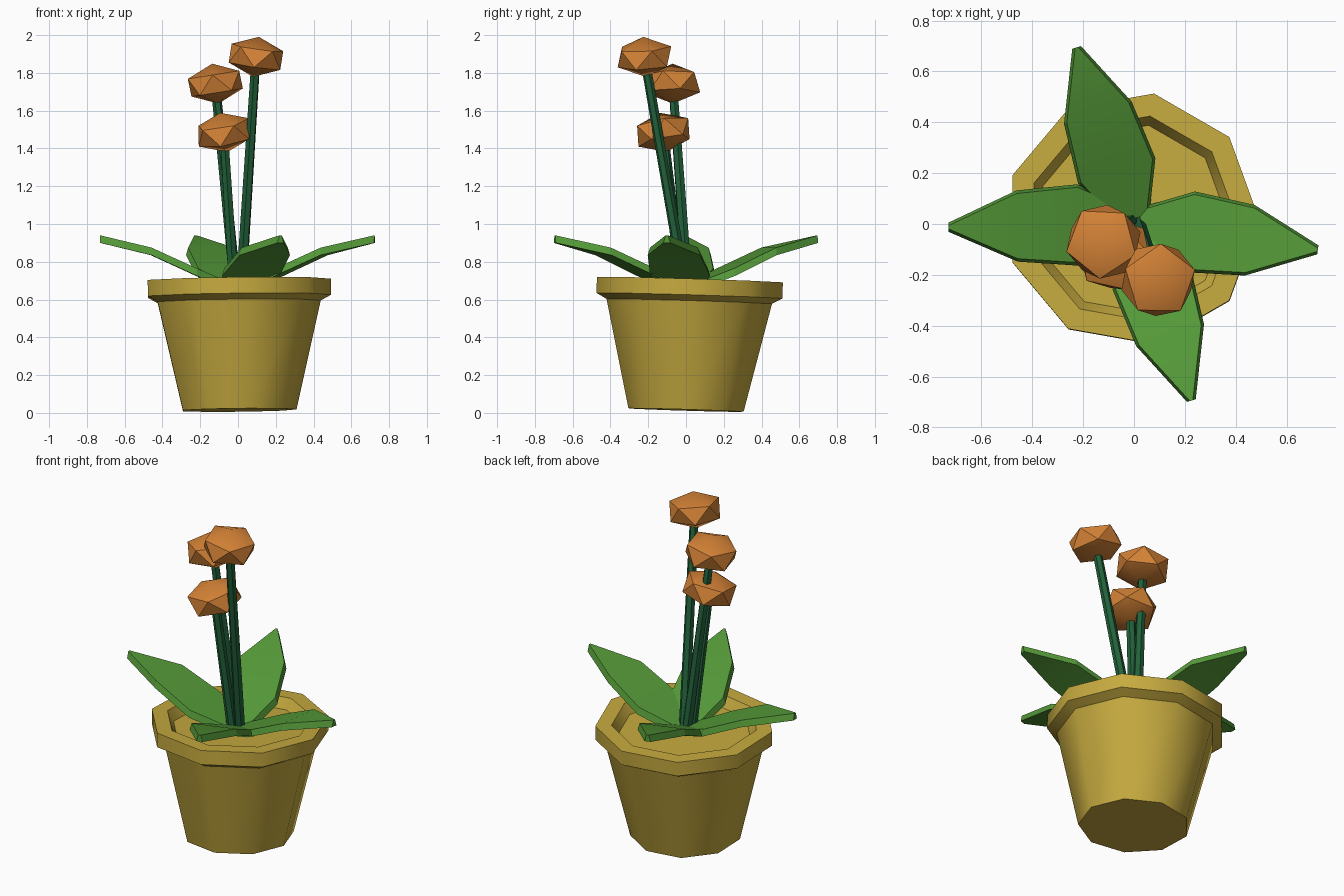
import bpy, bmesh, math
from mathutils import Vector, Matrix

cube = bpy.data.objects.get("Cube")
if cube:
    bpy.data.objects.remove(cube)


def material(name, rgb):
    m = bpy.data.materials.new(name)
    m.use_nodes = True
    m.diffuse_color = (*rgb, 1)
    m.node_tree.nodes["Principled BSDF"].inputs["Base Color"].default_value = (*rgb, 1)
    return m


clay = material("ochre clay", (0.56, 0.40, 0.05))
orange = material("orange bloom", (0.66, 0.225, 0.037))
leaf_green = material("leaf green", (0.09, 0.32, 0.04))
stem_green = material("dark stem green", (0.016, 0.12, 0.043))


def finish(bm, name, mat, angle):
    bmesh.ops.recalc_face_normals(bm, faces=bm.faces)
    mesh = bpy.data.meshes.new(name)
    bm.to_mesh(mesh)
    bm.free()
    mesh.materials.append(mat)
    ob = bpy.data.objects.new(name, mesh)
    bpy.context.collection.objects.link(ob)
    bpy.ops.object.select_all(action='DESELECT')
    bpy.context.view_layer.objects.active = ob
    ob.select_set(True)
    bpy.ops.object.shade_smooth_by_angle(angle=math.radians(angle))
    return ob


def loft(bm, rings):
    # Skin consecutive rings of points and cap both ends
    rows = [[bm.verts.new(p) for p in ring] for ring in rings]
    n = len(rows[0])
    for a, b in zip(rows, rows[1:]):
        for i in range(n):
            j = (i + 1) % n
            bm.faces.new((a[i], a[j], b[j], b[i]))
    bm.faces.new(rows[0])
    bm.faces.new(rows[-1])


def circle(r, z, sides):
    return [(r * math.cos(math.tau * i / sides), r * math.sin(math.tau * i / sides), z)
            for i in range(sides)]


# Nine-sided pot with rim, inner wall and soil, leaning slightly
profile = [(0.31, 0), (0.445, 0.575), (0.5, 0.605), (0.5, 0.69),
           (0.41, 0.69), (0.375, 0.63)]
bm = bmesh.new()
loft(bm, [circle(r, z, 9) for r, z in profile])
pot = finish(bm, "pot", clay, 45)
pot.location.z = 0.015
pot.rotation_euler = (-0.03, -0.012, 0)

# Leaves: distance along, half width, height of the underside
stations = [(0.02, 0.07, 0.64), (0.22, 0.16, 0.725), (0.46, 0.14, 0.835), (0.73, 0.018, 0.9)]
thick, inset = 0.04, 0.012
for name, heading in (("left", -8), ("right", 181), ("front", -72), ("back", 108)):
    bm = bmesh.new()
    loft(bm, [[(s, -w, z), (s, w, z),
               (s, w - inset, z + thick), (s, inset - w, z + thick)]
              for s, w, z in stations])
    bmesh.ops.rotate(bm, verts=bm.verts, matrix=Matrix.Rotation(math.radians(heading), 3, 'Z'))
    finish(bm, name + "_leaf", leaf_green, 20)

# Stems with a squashed faceted bloom on each: base, bloom centre, bloom tilt, spin
plants = [("tall", (0.015, 0, 0.63), (0.095, -0.22, 1.885), (0.1, 0.12), 0.3),
          ("middle", (-0.01, 0.01, 0.63), (-0.12, -0.07, 1.743), (-0.12, -0.1), 0.9),
          ("short", (-0.02, -0.02, 0.63), (-0.075, -0.12, 1.485), (0.15, -0.2), 0.1)]
for name, base, centre, tilt, spin in plants:
    base, centre = Vector(base), Vector(centre)
    axis = centre - base
    bm = bmesh.new()
    loft(bm, [circle(0.03, 0, 6), circle(0.025, axis.length, 6)])
    stem = finish(bm, name + "_stem", stem_green, 30)
    stem.location = base
    stem.rotation_euler = axis.to_track_quat('Z', 'Y').to_euler()

    bm = bmesh.new()
    bmesh.ops.create_icosphere(bm, subdivisions=1, radius=0.162)
    bmesh.ops.scale(bm, verts=bm.verts, vec=(1, 1, 0.66))
    bloom = finish(bm, name + "_bloom", orange, 45)
    bloom.location = centre
    bloom.rotation_euler = (*tilt, spin)
